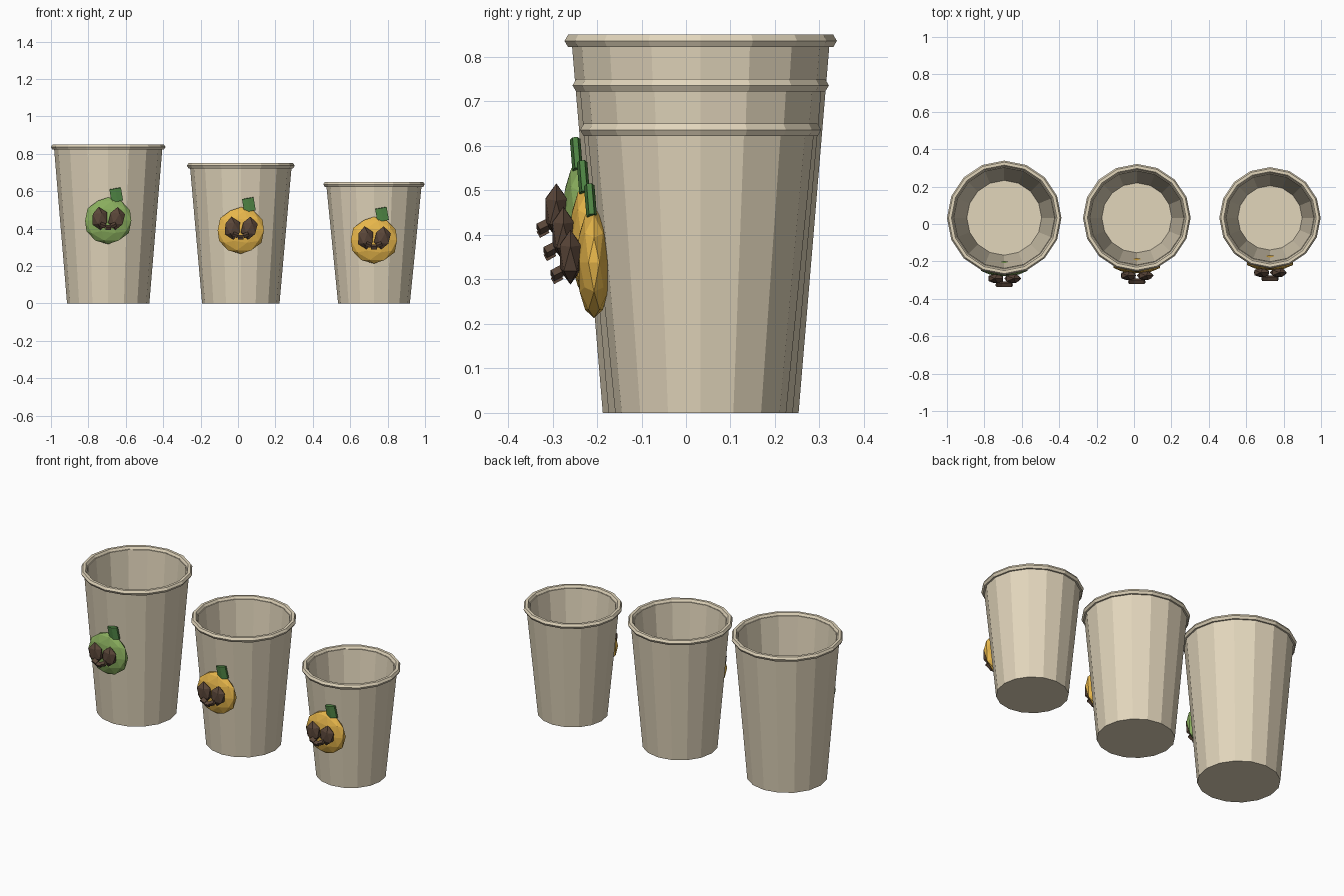
import bpy, bmesh
from math import pi, cos, sin
from mathutils import Matrix, Vector

if "Cube" in bpy.data.objects:
    bpy.data.objects.remove(bpy.data.objects["Cube"])

SIDES = 16
CY = 0.033


def material(name, rgb):
    m = bpy.data.materials.new(name)
    m.diffuse_color = (*rgb, 1)
    m.use_nodes = True
    m.node_tree.nodes["Principled BSDF"].inputs["Base Color"].default_value = m.diffuse_color
    return m


CREAM = material("cream", (0.76, 0.67, 0.50))
GREEN = material("green", (0.25, 0.42, 0.11))
ORANGE = material("orange", (0.80, 0.47, 0.07))
LEAF = material("leaf_green", (0.08, 0.24, 0.06))
BROWN = material("dark_brown", (0.10, 0.06, 0.04))


def finish(name, bm, mat):
    bmesh.ops.recalc_face_normals(bm, faces=bm.faces)
    me = bpy.data.meshes.new(name)
    bm.to_mesh(me)
    bm.free()
    me.materials.append(mat)
    ob = bpy.data.objects.new(name, me)
    bpy.context.collection.objects.link(ob)
    return ob


def lathe(name, profile, loc, mat, closed=False):
    """Revolve an (r, z) profile; open profiles get end caps."""
    bm = bmesh.new()
    rings = [[bm.verts.new((loc[0] + r * cos(2 * pi * i / SIDES),
                            loc[1] + r * sin(2 * pi * i / SIDES), loc[2] + z))
              for i in range(SIDES)] for r, z in profile]
    pairs = list(zip(rings, rings[1:]))
    if closed:
        pairs.append((rings[-1], rings[0]))
    else:
        bm.faces.new(rings[0])
        bm.faces.new(rings[-1])
    for a, b in pairs:
        for i in range(SIDES):
            j = (i + 1) % SIDES
            bm.faces.new((a[i], a[j], b[j], b[i]))
    return finish(name, bm, mat)


def place(loc, scale, tilt=0.0, lean=0.0):
    return (Matrix.Translation(loc) @ Matrix.Rotation(tilt, 4, 'Y')
            @ Matrix.Rotation(lean, 4, 'X') @ Matrix.Diagonal((*scale, 1)))


def ball(name, loc, scale, mat, detail, tilt=0.0):
    bm = bmesh.new()
    bmesh.ops.create_icosphere(bm, subdivisions=detail, radius=1,
                               matrix=place(loc, scale, tilt))
    return finish(name, bm, mat)


def block(name, loc, scale, mat, tilt=0.0, lean=0.0):
    bm = bmesh.new()
    bmesh.ops.create_cube(bm, size=1, matrix=place(loc, scale, tilt, lean))
    return finish(name, bm, mat)


def make_cup(label, x, h, rb, rt, skin):
    # hollow tapered cup
    top = h - 0.015
    lathe(label + "_cup", [(rb, 0), (rt, top), (rt - 0.02, top), (rb - 0.02, 0.02)],
          (x, CY, 0), CREAM)
    # rolled six-sided rim
    lathe(label + "_rim", [(rt + 0.016 * cos(k * pi / 3), 0.016 * sin(k * pi / 3))
                           for k in range(6)], (x, CY, h - 0.014), CREAM, closed=True)
    # pumpkin badge half sunk in the front wall
    z = 0.52 * h
    y = CY - (rb + (rt - rb) * 0.52) - 0.015
    c = Vector((x, y, z))
    ball(label + "_pumpkin", c, (0.13, 0.04, 0.125), skin, 2)
    # stem: flattened six-sided stub
    bm = bmesh.new()
    bmesh.ops.create_cone(bm, cap_ends=True, segments=6, radius1=0.036, radius2=0.036,
                          depth=0.07, matrix=place(c + Vector((0.043, -0.008, 0.138)),
                                                   (1, 0.33, 1), -0.17, 0.08))
    finish(label + "_stem", bm, LEAF)
    # eyes
    for side, s in (("left", -1), ("right", 1)):
        ball(f"{label}_{side}_eye", c + Vector((s * 0.045, -0.053, 0.012)),
             (0.048, 0.028, 0.062), BROWN, 1, s * 0.1)
    # smile made of small blocks
    for i in (-1, 0, 1):
        block(f"{label}_mouth_{i + 2}", c + Vector((i * 0.028, -0.083, -0.036 + 0.012 * abs(i))),
              (0.03, 0.024, 0.016), BROWN, -i * 0.4, 0.5)


make_cup("large", -0.694, 0.85, 0.22, 0.29, GREEN)
make_cup("medium", 0.015, 0.75, 0.207, 0.272, ORANGE)
make_cup("small", 0.727, 0.65, 0.192, 0.255, ORANGE)
